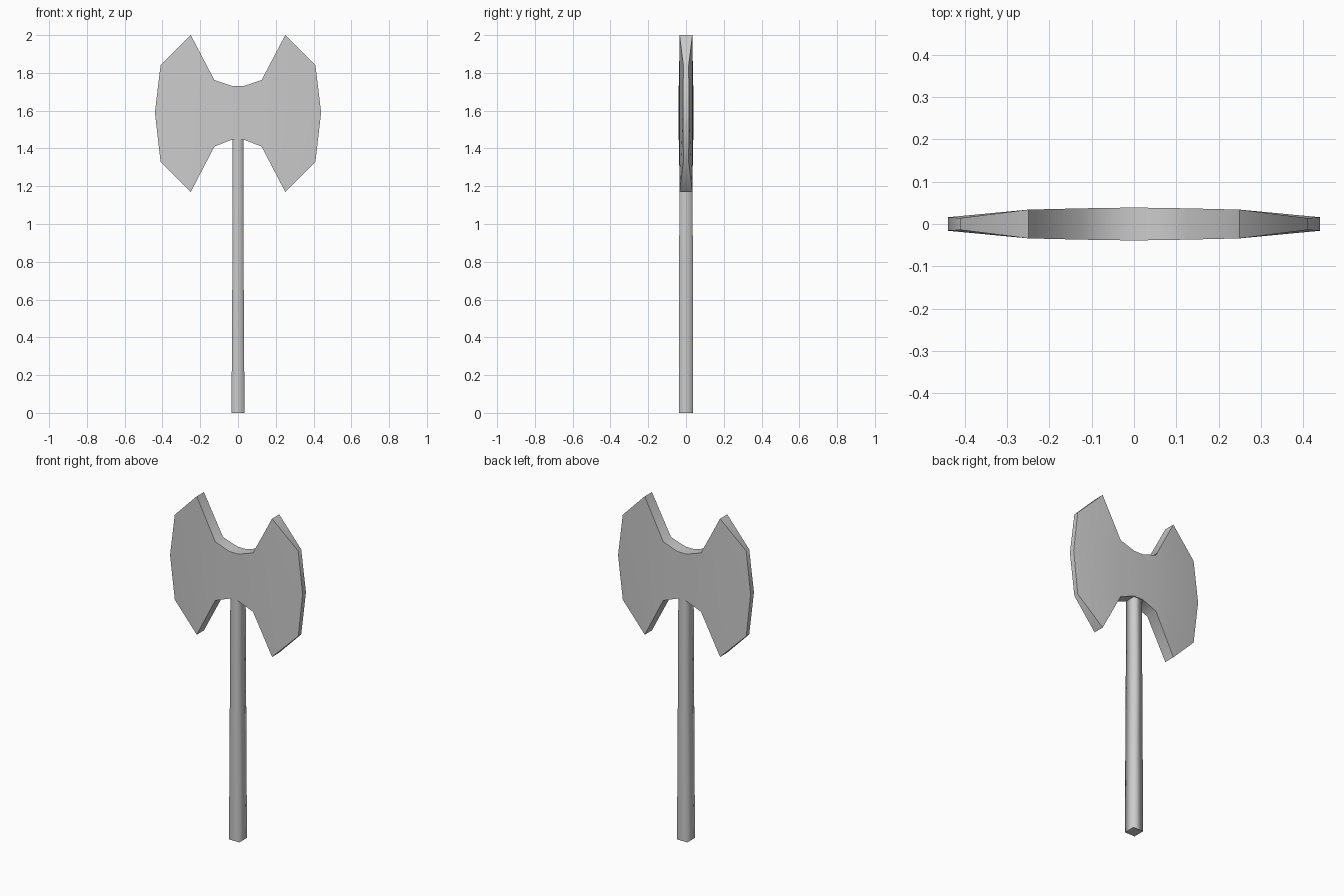
import bpy, bmesh, math

cube = bpy.data.objects.get("Cube")
if cube:
    bpy.data.objects.remove(cube, do_unlink=True)

grey = bpy.data.materials.new("plain_grey")
grey.use_nodes = True
colour = (0.6, 0.6, 0.6, 1)
grey.diffuse_color = colour
grey.node_tree.nodes["Principled BSDF"].inputs["Base Color"].default_value = colour


def finish(name, bm):
    bmesh.ops.recalc_face_normals(bm, faces=bm.faces)
    mesh = bpy.data.meshes.new(name)
    bm.to_mesh(mesh)
    bm.free()
    mesh.materials.append(grey)
    obj = bpy.data.objects.new(name, mesh)
    bpy.context.scene.collection.objects.link(obj)
    return obj


# Handle: square shaft, slightly slimmer towards the top, softly shaded sides
bm = bmesh.new()
rings = []
for z, hx, hy in [(0, .034, .036), (.24, .033, .036), (.88, .029, .036),
                  (1.1, .028, .035), (1.47, .028, .033)]:
    rings.append([bm.verts.new((sx * hx, sy * hy, z))
                  for sx, sy in ((-1, -1), (1, -1), (1, 1), (-1, 1))])
for a, b in zip(rings, rings[1:]):
    for i in range(4):
        j = (i + 1) % 4
        bm.faces.new((a[i], a[j], b[j], b[i])).smooth = True
bm.faces.new(rings[0])
bm.faces.new(rings[-1])
finish("handle", bm)

# Double blade: columns of (x, middle x, bottom z, top z, corner y, middle y)
half = [(.03, .03, 1.447, 1.73, .0385, .0385),
        (.125, .125, 1.41, 1.762, .037, .037),
        (.25, .25, 1.17, 2.0, .034, .034),
        (.41, .44, 1.33, 1.84, .014, .016)]
columns = [(-x, -mx, lo, hi, y, my) for x, mx, lo, hi, y, my in reversed(half)] + half
bm = bmesh.new()
sides = []
for s in (-1, 1):
    sides.append([[bm.verts.new(p) for p in
                   ((x, s * y, lo), (mx, s * my, 1.59), (x, s * y, hi))]
                  for x, mx, lo, hi, y, my in columns])
front, back = sides
last = len(columns) - 1
for c in range(last):
    for side in sides:
        for r in range(2):
            bm.faces.new((side[c][r], side[c + 1][r], side[c + 1][r + 1], side[c][r + 1]))
    # Lower and upper rims
    for r in (0, 2):
        bm.faces.new((front[c][r], front[c + 1][r], back[c + 1][r], back[c][r]))
# Cutting edges at both ends
for c in (0, last):
    for r in range(2):
        bm.faces.new((front[c][r], front[c][r + 1], back[c][r + 1], back[c][r]))
head = finish("axe_head", bm)

bpy.ops.object.select_all(action='DESELECT')
head.select_set(True)
bpy.context.view_layer.objects.active = head
bpy.ops.object.shade_smooth_by_angle(angle=math.radians(52))
